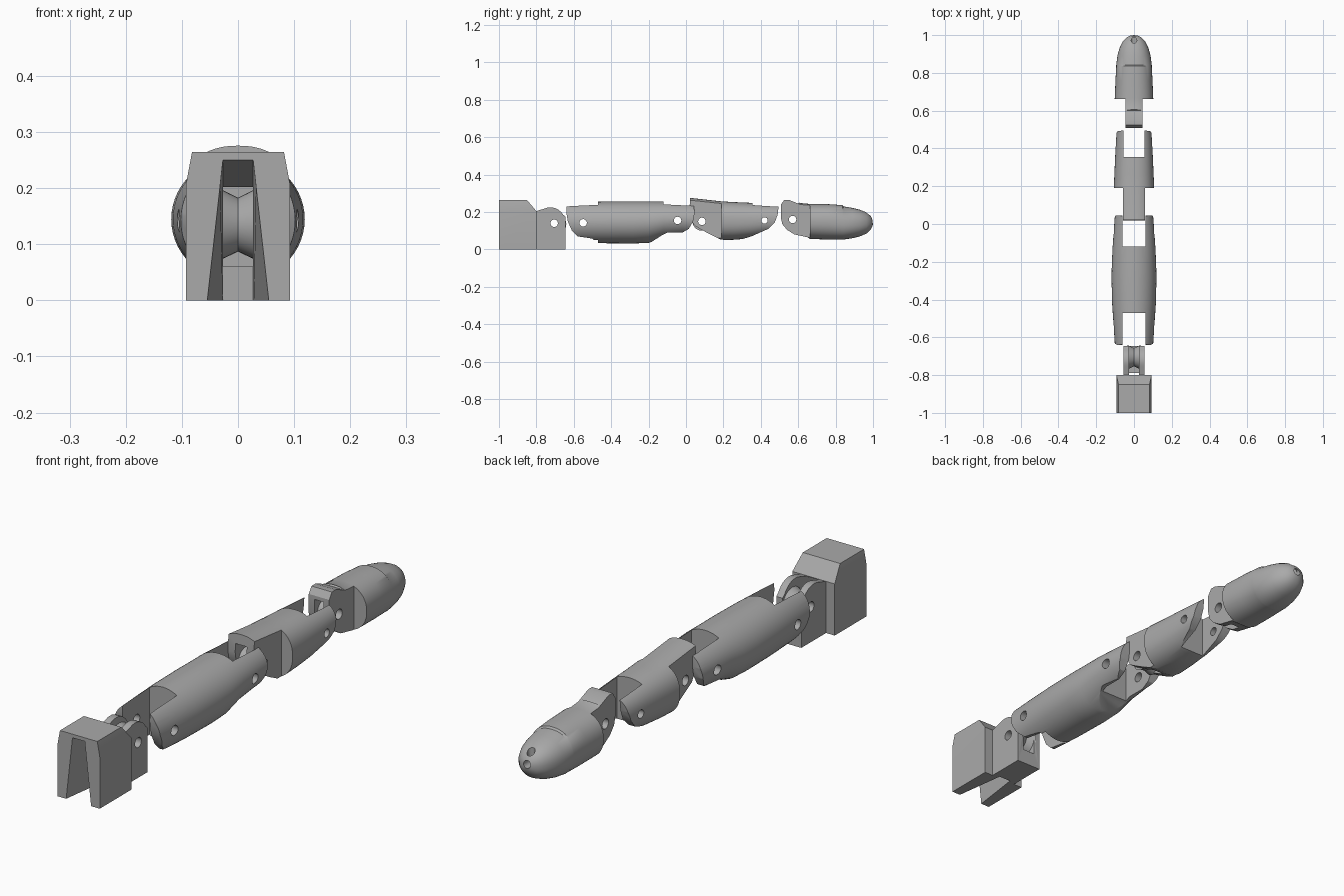
import bpy, bmesh, math

cube = bpy.data.objects.get("Cube")
if cube:
    bpy.data.objects.remove(cube, do_unlink=True)

grey = bpy.data.materials.new("plain grey")
grey.use_nodes = True
COLOUR = (0.4, 0.4, 0.4, 1)
grey.diffuse_color = COLOUR
grey.node_tree.nodes["Principled BSDF"].inputs["Base Color"].default_value = COLOUR


def skin(name, rings):
    """Closed solid through a list of equal point rings."""
    bm = bmesh.new()
    loops = [[bm.verts.new(p) for p in ring] for ring in rings]
    n = len(loops[0])
    for a, b in zip(loops, loops[1:]):
        for i in range(n):
            j = (i + 1) % n
            bm.faces.new((a[i], a[j], b[j], b[i]))
    bm.faces.new(loops[0][::-1])
    bm.faces.new(loops[-1])
    bmesh.ops.recalc_face_normals(bm, faces=bm.faces)
    mesh = bpy.data.meshes.new(name)
    bm.to_mesh(mesh)
    bm.free()
    mesh.materials.append(grey)
    obj = bpy.data.objects.new(name, mesh)
    bpy.context.collection.objects.link(obj)
    return obj


def prism(name, outline, half):
    """Side outline of (y, z) points, extruded across x."""
    return skin(name, [[(x, y, z) for y, z in outline] for x in (-half, half)])


def box(x0, x1, y0, y1, z0=-0.1, z1=0.4):
    return skin("cutter", [[(x0, y0, z), (x1, y0, z), (x1, y1, z), (x0, y1, z)] for z in (z0, z1)])


def circle(x, y, z, r, n=32):
    return [(x, y + r * math.cos(math.tau * i / n), z + r * math.sin(math.tau * i / n)) for i in range(n)]


def barrel(name, stations, power=2.0, n=56):
    """Rounded body along y from (y, half width, top, bottom) stations."""
    def wave(v):
        return math.copysign(abs(v) ** (2 / power), v)
    rings = []
    for y, w, top, low in stations:
        mid, h = (top + low) / 2, (top - low) / 2
        rings.append([(w * wave(math.cos(math.tau * i / n)), y,
                       mid + h * wave(math.sin(math.tau * i / n))) for i in range(n)])
    return skin(name, rings)


def combine(obj, other, mode="DIFFERENCE"):
    mod = obj.modifiers.new("combine", "BOOLEAN")
    mod.operation, mod.object, mod.solver = mode, other, "EXACT"
    bpy.context.view_layer.objects.active = obj
    bpy.ops.object.modifier_apply(modifier=mod.name)
    bpy.data.objects.remove(other, do_unlink=True)


def pulley(obj, y, z, half, rim, waist):
    combine(obj, skin("pulley", [circle(-half, y, z, rim), circle(0, y, z, waist),
                                 circle(half, y, z, rim)]), "UNION")


def pin_hole(obj, y, z, r=0.02):
    combine(obj, skin("pin", [circle(-0.2, y, z, r, 20), circle(0.2, y, z, r, 20)]))


def tongue(obj, half, y0, y1):
    """Trim both sides down to a narrow hinge tongue."""
    for s in (-1, 1):
        combine(obj, box(min(s * half, s * 0.3), max(s * half, s * 0.3), y0, y1))


def finish(obj):
    bpy.ops.object.select_all(action="DESELECT")
    obj.select_set(True)
    bpy.context.view_layer.objects.active = obj
    bpy.ops.object.shade_smooth_by_angle(angle=math.radians(30))


# Knuckle base: tapered block, hinge ears, flared cord slot
base = skin("knuckle_base", [
    [(-w, -1, z), (w, -1, z), (w, back, z), (-w, back, z)]
    for z, w, back in ((0, 0.093, -0.8), (0.205, 0.093, -0.8), (0.264, 0.082, -0.85))])
ear = [(-0.85, 0), (-0.645, 0), (-0.645, 0.175)]
ear += [(-0.725 + 0.08 * math.cos(a), 0.142 + 0.083 * math.sin(a))
        for a in [math.radians(d) for d in range(32, 113, 10)]]
ear += [(-0.8, 0.205), (-0.85, 0.205)]
combine(base, prism("ears", ear, 0.055), "UNION")
combine(base, skin("cord_slot", [
    [(-low, y, -0.01), (low, y, -0.01), (0.027, y, top), (-0.027, y, top)]
    for y, low, top in ((-1.001, 0.056, 0.25), (-0.79, 0.027, 0.2))]))
combine(base, box(-0.027, 0.027, -0.8, -0.6, 0.06))
pulley(base, -0.705, 0.135, 0.035, 0.065, 0.048)
pin_hole(base, -0.705, 0.14)
finish(base)

# Long segment: barrel with a forked end each way
lower = barrel("long_segment", [
    (-0.66, 0.1, 0.25, 0.04), (-0.55, 0.107, 0.254, 0.035), (-0.42, 0.116, 0.256, 0.033),
    (-0.28, 0.119, 0.257, 0.032), (-0.2, 0.117, 0.257, 0.035), (-0.12, 0.113, 0.256, 0.06),
    (-0.02, 0.106, 0.252, 0.07), (0.06, 0.1, 0.25, 0.07)])
combine(lower, prism("side_outline", [
    (-0.638, 0.24), (-0.64, 0.2), (-0.632, 0.15), (-0.61, 0.1), (-0.58, 0.07), (-0.5, 0.058),
    (-0.47, 0.03), (-0.2, 0.03), (-0.13, 0.075), (-0.1, 0.09), (-0.02, 0.09), (0.015, 0.11),
    (0.038, 0.15), (0.045, 0.19), (0.043, 0.24), (-0.1, 0.27), (-0.5, 0.27)], 0.2), "INTERSECT")
combine(lower, box(-0.06, 0.06, -0.7, -0.47))
combine(lower, box(-0.06, 0.06, -0.12, 0.1))
pin_hole(lower, -0.55, 0.142)
pin_hole(lower, -0.045, 0.155)
finish(lower)

# Middle segment: tongue at the front, fork at the back
middle = barrel("middle_segment", [
    (0, 0.108, 0.278, 0.05), (0.19, 0.107, 0.257, 0.05), (0.26, 0.104, 0.253, 0.052),
    (0.35, 0.1, 0.249, 0.06), (0.43, 0.096, 0.243, 0.075), (0.51, 0.09, 0.24, 0.08)], 2.3)
combine(middle, prism("side_outline", [
    (0.022, 0.28), (0.018, 0.2), (0.025, 0.16), (0.045, 0.128), (0.075, 0.11), (0.12, 0.085),
    (0.18, 0.055), (0.22, 0.048), (0.3, 0.055), (0.35, 0.07), (0.44, 0.11), (0.475, 0.145),
    (0.49, 0.185), (0.495, 0.23), (0.35, 0.25), (0.19, 0.26)], 0.2), "INTERSECT")
tongue(middle, 0.057, -0.1, 0.19)
combine(middle, box(-0.055, 0.055, 0.355, 0.6))
combine(middle, box(-0.025, 0.025, -0.05, 0.15, 0, 0.235))
pulley(middle, 0.085, 0.15, 0.03, 0.05, 0.04)
pin_hole(middle, 0.085, 0.15)
pin_hole(middle, 0.42, 0.155, 0.017)
finish(middle)

# Fingertip: tongue, rounded pad and a small step for the nail
tip = barrel("fingertip", [
    (0.5, 0.102, 0.285, 0.05), (0.56, 0.102, 0.275, 0.055), (0.61, 0.102, 0.248, 0.056),
    (0.665, 0.102, 0.243, 0.056), (0.76, 0.098, 0.242, 0.053), (0.836, 0.094, 0.237, 0.053),
    (0.842, 0.094, 0.23, 0.053), (0.89, 0.088, 0.222, 0.06), (0.93, 0.077, 0.212, 0.07),
    (0.965, 0.06, 0.198, 0.085), (0.987, 0.04, 0.18, 0.105), (0.997, 0.02, 0.16, 0.125),
    (1, 0.004, 0.146, 0.138)], 2.2)
combine(tip, prism("side_outline", [
    (0.508, 0.24), (0.507, 0.17), (0.515, 0.135), (0.54, 0.105), (0.58, 0.08), (0.65, 0.065),
    (0.7, 0.03), (1.1, 0.03), (1.1, 0.3), (0.66, 0.3), (0.6, 0.245), (0.55, 0.265),
    (0.525, 0.265)], 0.2), "INTERSECT")
tongue(tip, 0.045, 0.4, 0.662)
combine(tip, box(-0.02, 0.02, 0.45, 0.62, 0, 0.225))
pulley(tip, 0.57, 0.16, 0.025, 0.046, 0.038)
pin_hole(tip, 0.57, 0.16)

# Cord hole slanting through the fingertip
combine(tip, skin("cord_hole", [
    [(0.015 * math.cos(math.tau * i / 16), y, z + 0.015 * math.sin(math.tau * i / 16))
     for i in range(16)] for y, z in ((0.93, 0.15), (1.05, 0.15))]))
combine(tip, skin("cord_exit", [
    [(0.015 * math.cos(math.tau * i / 16), 0.972 + 0.015 * math.sin(math.tau * i / 16), z)
     for i in range(16)] for z in (0.15, 0.3)]))
finish(tip)
